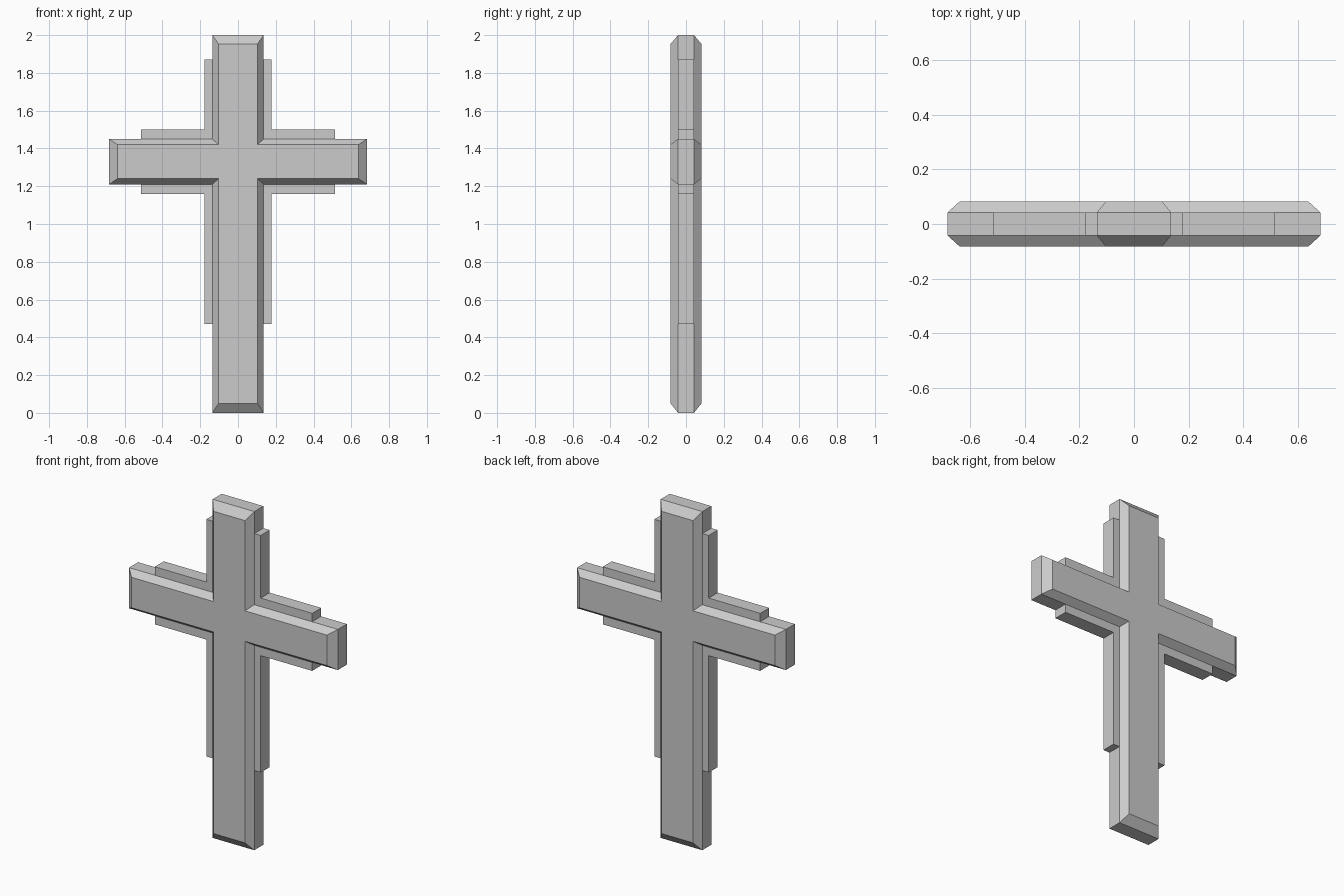
import bpy, bmesh

if "Cube" in bpy.data.objects:
    bpy.data.objects.remove(bpy.data.objects["Cube"])


def outline(half_w, z0, z1, arm, arm_z0, arm_z1):
    """Twelve-point cross outline in the xz plane."""
    right = [(half_w, z0), (half_w, arm_z0), (arm, arm_z0),
             (arm, arm_z1), (half_w, arm_z1), (half_w, z1)]
    return right + [(-x, z) for x, z in reversed(right)]


def loft_cross(name, rings):
    """Join cross outlines at successive depths and cap both ends."""
    bm = bmesh.new()
    loops = [[bm.verts.new((x, y, z)) for x, z in pts] for y, pts in rings]
    for a, b in zip(loops, loops[1:]):
        for i in range(12):
            j = (i + 1) % 12
            bm.faces.new((a[i], a[j], b[j], b[i]))
    # Caps: upright bottom, crossbar arms, centre and upright top
    for loop in (loops[0], loops[-1]):
        for ids in ((0, 1, 10, 11), (1, 2, 3, 4), (1, 4, 7, 10),
                    (7, 8, 9, 10), (4, 5, 6, 7)):
            bm.faces.new([loop[i] for i in ids])
    bmesh.ops.recalc_face_normals(bm, faces=bm.faces)
    mesh = bpy.data.meshes.new(name)
    bm.to_mesh(mesh)
    bm.free()
    obj = bpy.data.objects.new(name, mesh)
    bpy.context.collection.objects.link(obj)
    return obj


FACE_Y, EDGE_Y = 0.082, 0.042

# Main cross with bevelled front and back
outer = outline(0.136, 0.0, 2.0, 0.682, 1.21, 1.45)
inner = outline(0.103, 0.05, 1.953, 0.638, 1.24, 1.42)
loft_cross("main_cross", [(-FACE_Y, inner), (-EDGE_Y, outer),
                          (EDGE_Y, outer), (FACE_Y, inner)])

# Shorter, wider border cross set into the sides
border = outline(0.178, 0.47, 1.87, 0.514, 1.16, 1.50)
loft_cross("border_cross", [(-EDGE_Y, border), (EDGE_Y, border)])
